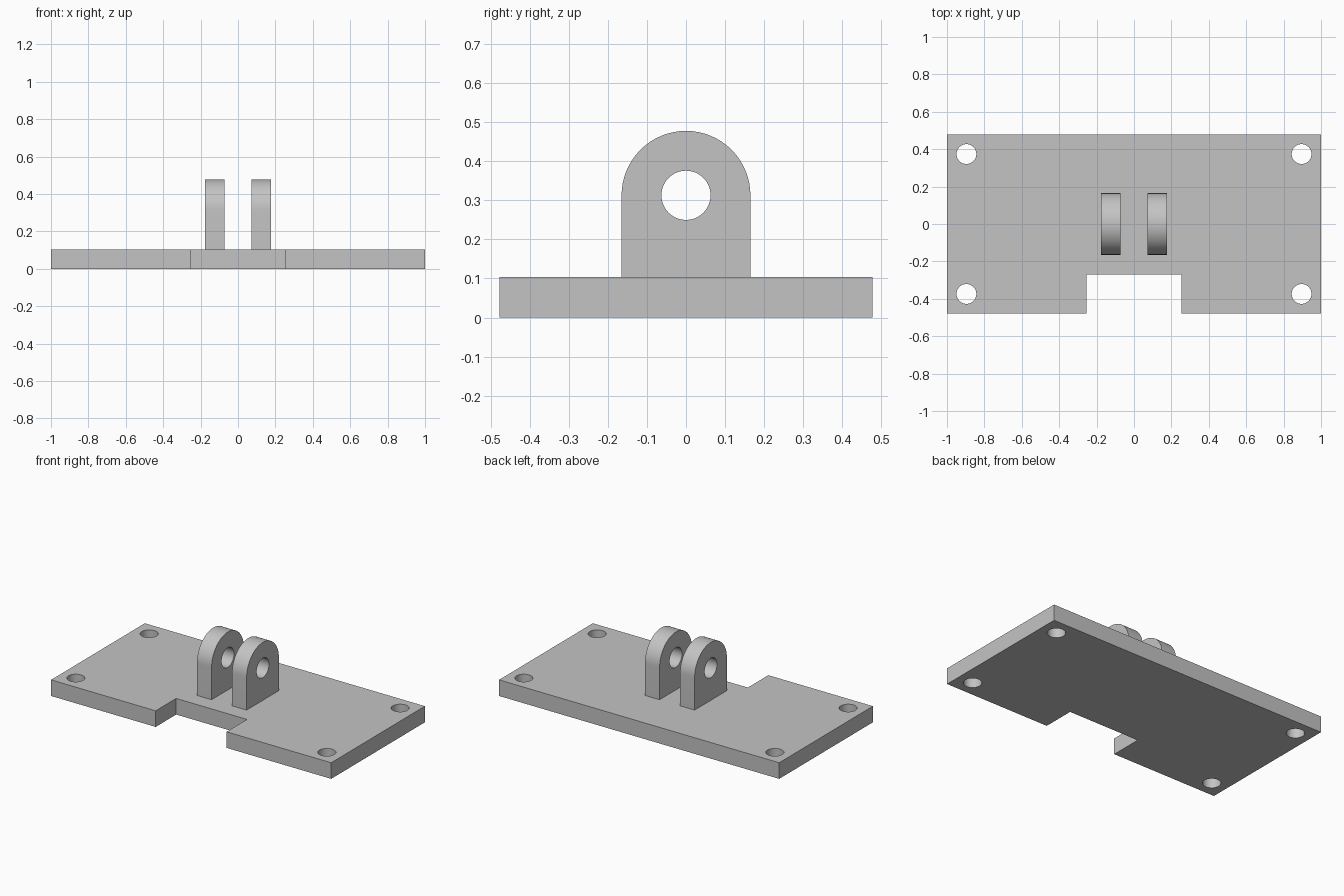
import bpy, bmesh, math
from mathutils import Matrix

cube = bpy.data.objects.get("Cube")
if cube:
    bpy.data.objects.remove(cube, do_unlink=True)

THICK = 0.104          # plate and lug thickness
HALF_Y = 0.478         # half depth of the plate
LUG_R = 0.165          # rounded top of each lug
PIN_Z = 0.313          # height of the pin hole

grey = bpy.data.materials.new("plain grey")
grey.use_nodes = True
colour = (0.55, 0.55, 0.55, 1)
grey.diffuse_color = colour
grey.node_tree.nodes["Principled BSDF"].inputs["Base Color"].default_value = colour


def arc(cx, cy, r, start, end, steps):
    """Points on an arc, both ends included."""
    return [(cx + r * math.cos(start + (end - start) * i / steps),
             cy + r * math.sin(start + (end - start) * i / steps))
            for i in range(steps + 1)]


def circle(cx, cy, r, steps=48):
    return arc(cx, cy, r, 0, math.tau, steps)[:-1]


def extruded(name, loops, depth, matrix):
    """Fill an outline with holes, extrude it and place it."""
    bm = bmesh.new()
    edges = []
    for loop in loops:
        verts = [bm.verts.new((x, y, 0)) for x, y in loop]
        edges += [bm.edges.new((v, verts[i - 1])) for i, v in enumerate(verts)]
    bmesh.ops.triangle_fill(bm, edges=edges, use_beauty=True, normal=(0, 0, 1))
    result = bmesh.ops.extrude_face_region(bm, geom=bm.faces[:], use_keep_orig=True)
    top = [g for g in result["geom"] if isinstance(g, bmesh.types.BMVert)]
    bmesh.ops.translate(bm, verts=top, vec=(0, 0, depth))
    bmesh.ops.recalc_face_normals(bm, faces=bm.faces[:])
    bmesh.ops.dissolve_limit(bm, angle_limit=0.01, verts=bm.verts[:], edges=bm.edges[:])
    bm.transform(matrix)
    mesh = bpy.data.meshes.new(name)
    bm.to_mesh(mesh)
    bm.free()
    mesh.materials.append(grey)
    obj = bpy.data.objects.new(name, mesh)
    bpy.context.collection.objects.link(obj)
    bpy.ops.object.select_all(action="DESELECT")
    obj.select_set(True)
    bpy.context.view_layer.objects.active = obj
    bpy.ops.object.shade_smooth_by_angle(angle=math.radians(30))
    return obj


# Base plate with a front notch and four corner holes
notch_x, notch_y = 0.253, -0.269
plate = [(-1, -HALF_Y), (-notch_x, -HALF_Y), (-notch_x, notch_y), (notch_x, notch_y),
         (notch_x, -HALF_Y), (1, -HALF_Y), (1, HALF_Y), (-1, HALF_Y)]
holes = [circle(sx * 0.896, sy * 0.374, 0.053) for sx in (-1, 1) for sy in (-1, 1)]
extruded("base_plate", [plate] + holes, THICK, Matrix())

# Pair of round-topped lugs with a pin hole, profile in y-z and extruded along x
lug = [(-LUG_R, THICK), (LUG_R, THICK)] + arc(0, PIN_Z, LUG_R, 0, math.pi, 32)
profile_to_yz = Matrix(((0, 0, 1, 0), (1, 0, 0, 0), (0, 1, 0, 0), (0, 0, 0, 1)))
for name, x in (("right_lug", -0.177), ("left_lug", 0.177 - THICK)):
    extruded(name, [lug, circle(0, PIN_Z, 0.063)], THICK,
             Matrix.Translation((x, 0, 0)) @ profile_to_yz)
